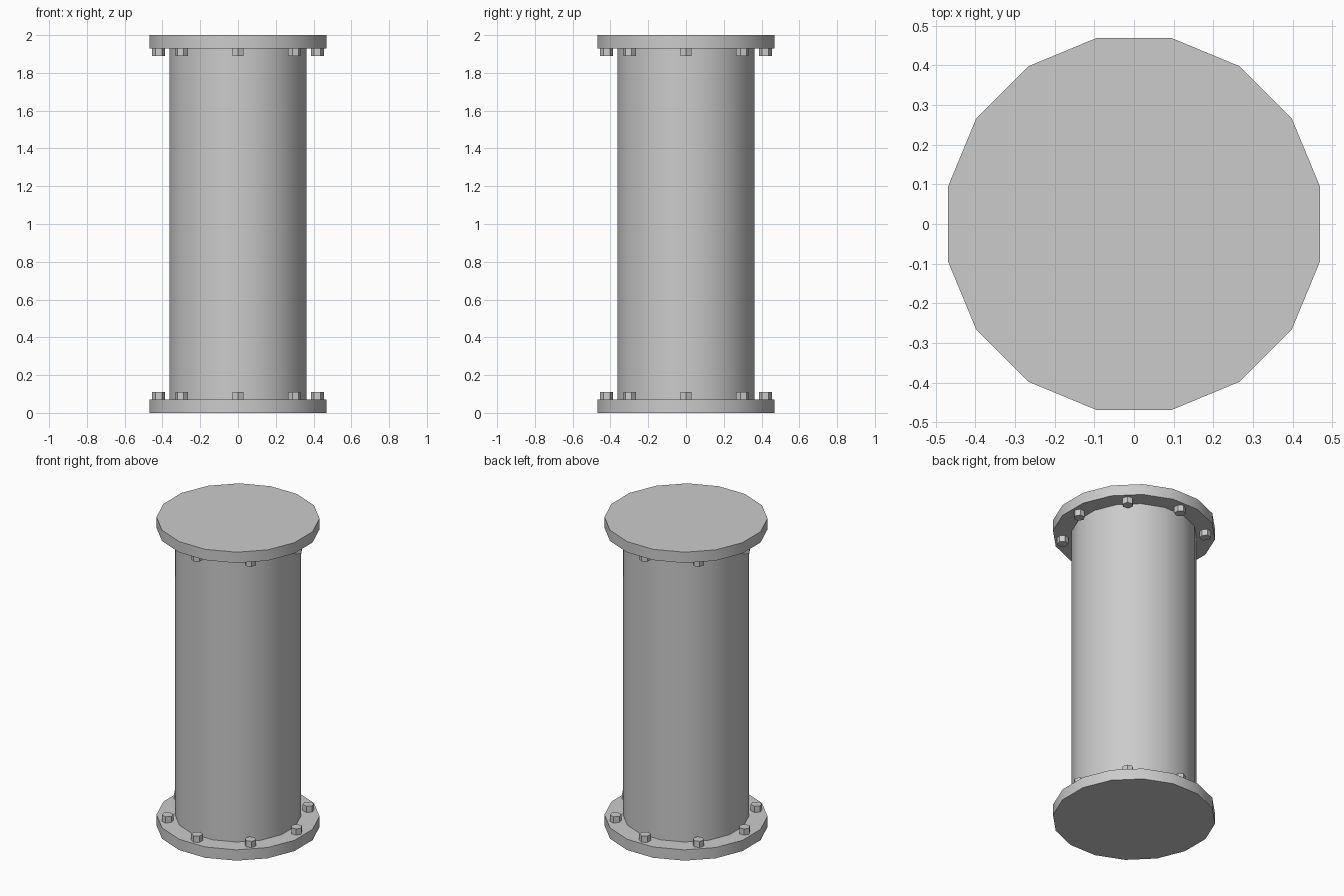
import bpy
import math

cube = bpy.data.objects.get("Cube")
if cube:
    bpy.data.objects.remove(cube, do_unlink=True)

# One plain grey for the whole column
grey = bpy.data.materials.new("steel_grey")
grey.use_nodes = True
colour = (0.6, 0.6, 0.6, 1)
grey.diffuse_color = colour
grey.node_tree.nodes["Principled BSDF"].inputs["Base Color"].default_value = colour

SIDES = 16
HEIGHT = 2.0
FLANGE = 0.07
BOLT = 0.04
BOLT_RING = 0.42


def prism(name, sides, radius, z0, z1, x=0, y=0, first_corner=0, smooth=True):
    """Upright prism whose first corner points along the given angle."""
    bpy.ops.mesh.primitive_cylinder_add(
        vertices=sides, radius=radius, depth=z1 - z0,
        location=(x, y, (z0 + z1) / 2),
        rotation=(0, 0, first_corner - math.pi / 2))
    obj = bpy.context.object
    obj.name = name
    obj.data.materials.append(grey)
    if smooth:
        bpy.ops.object.shade_smooth_by_angle(angle=math.radians(30))
    return obj


half_step = math.pi / SIDES

# Pipe between the flanges
prism("pipe", SIDES, 0.37, FLANGE, HEIGHT - FLANGE, first_corner=half_step)

# Flanges, each with a ring of hexagonal bolt heads on its inner face
for end, z0, bolt_z in (("bottom", 0, FLANGE),
                        ("top", HEIGHT - FLANGE, HEIGHT - FLANGE - BOLT)):
    prism(end + "_flange", SIDES, 0.479, z0, z0 + FLANGE, first_corner=half_step)
    for i in range(8):
        a = i * math.tau / 8
        prism(f"{end}_bolt_{i + 1}", 6, 0.034, bolt_z, bolt_z + BOLT,
              BOLT_RING * math.cos(a), BOLT_RING * math.sin(a), a, smooth=False)
